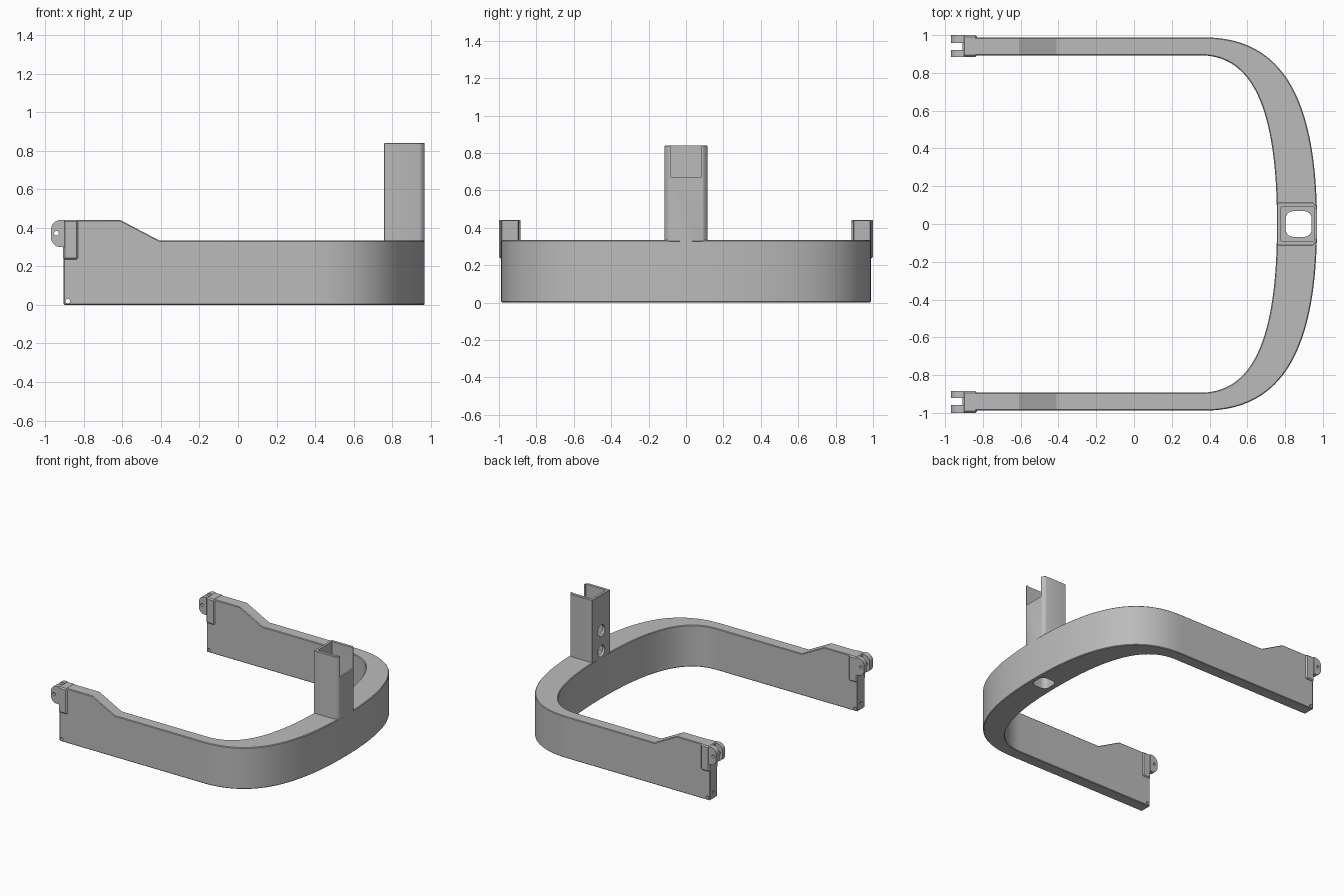
import bpy, bmesh, math
from mathutils import Vector
from mathutils.geometry import interpolate_bezier

if "Cube" in bpy.data.objects:
    bpy.data.objects.remove(bpy.data.objects["Cube"], do_unlink=True)

grey = bpy.data.materials.new("plain grey")
grey.use_nodes = True
grey.diffuse_color = (0.5, 0.5, 0.5, 1)
grey.node_tree.nodes["Principled BSDF"].inputs["Base Color"].default_value = (0.5, 0.5, 0.5, 1)


def make_object(name, bm):
    bmesh.ops.recalc_face_normals(bm, faces=bm.faces)
    mesh = bpy.data.meshes.new(name)
    bm.to_mesh(mesh)
    bm.free()
    mesh.materials.append(grey)
    obj = bpy.data.objects.new(name, mesh)
    bpy.context.collection.objects.link(obj)
    return obj


def prism(name, outline, axis, low, high):
    """Extrude a 2D outline along an axis; the outline uses the other two axes in order."""
    place = {"x": lambda a, b, c: (c, a, b),
             "y": lambda a, b, c: (a, c, b),
             "z": lambda a, b, c: (a, b, c)}[axis]
    bm = bmesh.new()
    face = bm.faces.new([bm.verts.new(place(a, b, low)) for a, b in outline])
    extruded = bmesh.ops.extrude_face_region(bm, geom=[face])["geom"]
    shift = Vector(place(0, 0, high - low))
    bmesh.ops.translate(bm, vec=shift, verts=[v for v in extruded if isinstance(v, bmesh.types.BMVert)])
    return make_object(name, bm)


def circle(a, b, r, n=24):
    return [(a + r * math.cos(2 * math.pi * i / n), b + r * math.sin(2 * math.pi * i / n)) for i in range(n)]


def rounded(a0, a1, b0, b1, radii, n=6):
    """Rectangle with one radius per corner, from low-low counterclockwise."""
    corners = [(a0, b0, 1, 1), (a1, b0, -1, 1), (a1, b1, -1, -1), (a0, b1, 1, -1)]
    points = []
    for k, ((a, b, sa, sb), r) in enumerate(zip(corners, radii)):
        if r == 0:
            points.append((a, b))
            continue
        for i in range(n + 1):
            t = math.pi + (k + i / n) * math.pi / 2
            points.append((a + sa * r + r * math.cos(t), b + sb * r + r * math.sin(t)))
    return points


def rect(a0, a1, b0, b1):
    return rounded(a0, a1, b0, b1, (0, 0, 0, 0))


def apply_modifier(obj, mod):
    bpy.context.view_layer.objects.active = obj
    bpy.ops.object.modifier_apply(modifier=mod.name)


def bevel(obj, width):
    mod = obj.modifiers.new("edge", "BEVEL")
    mod.width, mod.segments = width, 1
    mod.limit_method, mod.angle_limit = "ANGLE", math.radians(40)
    apply_modifier(obj, mod)


def cut(obj, *shape):
    cutter = prism("cutter", *shape)
    mod = obj.modifiers.new("cut", "BOOLEAN")
    mod.operation, mod.solver, mod.object = "DIFFERENCE", "EXACT", cutter
    apply_modifier(obj, mod)
    bpy.data.objects.remove(cutter, do_unlink=True)


# U-shaped frame: raised arm ends swept into a full, smooth bend
def top_height(x):
    return 0.335 + 0.105 * min(1, max(0, (-0.41 - x) / 0.2))


def bend(x0, x1, y, fullness=0.685, steps=40):
    """Quarter bend from the arm at (x0, y) to the middle at (x1, 0)."""
    return interpolate_bezier(Vector((x0, y)), Vector((x0 + fullness * (x1 - x0), y)),
                              Vector((x1, fullness * y)), Vector((x1, 0)), steps)


OUT, INN = 0.988, 0.893
half = [(x, OUT, x, INN) for x in (-0.905, -0.61, -0.41)]
half += [(*o[:2], *i[:2]) for o, i in zip(bend(0.37, 0.969, OUT), bend(0.35, 0.757, INN))]
stations = half + [(ox, -oy, ix, -iy) for ox, oy, ix, iy in reversed(half[:-1])]

bm = bmesh.new()
rings = []
for ox, oy, ix, iy in stations:
    h = top_height(ox)
    rings.append([bm.verts.new(p) for p in ((ox, oy, 0), (ix, iy, 0), (ix, iy, h), (ox, oy, h))])
for a, b in zip(rings, rings[1:]):
    for k in range(4):
        bm.faces.new((a[k], a[k - 1], b[k - 1], b[k]))
bm.faces.new(rings[0])
bm.faces.new(rings[-1])
frame = make_object("curved_frame", bm)
bevel(frame, 0.005)

# Shaft opening through the frame and pin holes near the arm ends
cut(frame, rounded(0.803, 0.941, -0.068, 0.068, [0.04] * 4), "z", -0.1, 0.5)
for side in (1, -1):
    low, high = sorted((side * 0.8, side * 1.1))
    cut(frame, circle(-0.883, 0.02, 0.012), "y", low, high)
    cut(frame, circle(side * 0.94, 0.05, 0.012), "x", -1, -0.895)

# Hollow post with chamfered outer corners and an open upper window
post = prism("post", [(0.757, -0.114), (0.947, -0.114), (0.969, -0.092),
                      (0.969, 0.092), (0.947, 0.114), (0.757, 0.114)], "z", 0.325, 0.84)
bevel(post, 0.003)
cut(post, rect(0.778, 0.955, -0.09, 0.09), "z", 0.2, 1)
cut(post, rect(-0.083, 0.083, 0.67, 1), "x", 0.9, 1.1)
for z in (0.387, 0.552):
    cut(post, circle(0, z, 0.045, 32), "x", 0.7, 0.85)

parts = [frame, post]

# Hinge cheeks and forked knuckles on both arm ends
for side, label in ((1, "left"), (-1, "right")):
    low, high = sorted((side * 0.885, side * 1.0))
    cheek = prism(label + "_hinge_cheek", rect(-0.907, -0.83, 0.235, 0.441), "y", low, high)
    bevel(cheek, 0.009)
    parts.append(cheek)
    for kind, near, far in (("inner", 0.885, 0.92), ("outer", 0.957, 1.0)):
        low, high = sorted((side * near, side * far))
        lug = prism(f"{label}_{kind}_knuckle",
                    rounded(-0.97, -0.9, 0.30, 0.441, (0.05, 0, 0, 0.05), 10), "y", low, high)
        cut(lug, circle(-0.942, 0.372, 0.012), "y", low - 0.1, high + 0.1)
        parts.append(lug)

bpy.ops.object.select_all(action="DESELECT")
for obj in parts:
    obj.select_set(True)
bpy.context.view_layer.objects.active = frame
bpy.ops.object.shade_smooth_by_angle(angle=math.radians(25))
